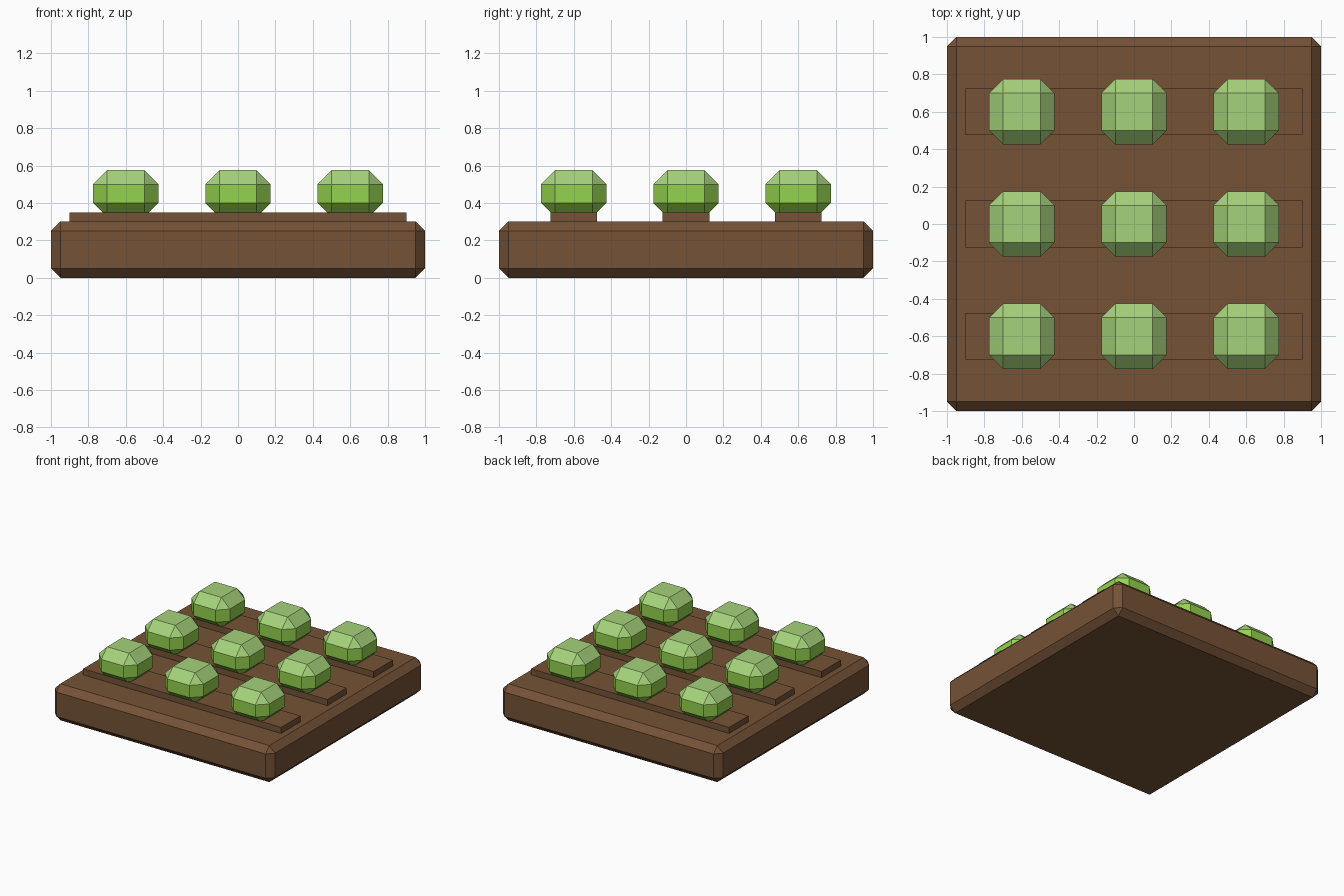
import bpy

cube = bpy.data.objects.get("Cube")
if cube:
    bpy.data.objects.remove(cube, do_unlink=True)


def make_material(name, rgb):
    color = [((c / 255 + 0.055) / 1.055) ** 2.4 for c in rgb] + [1.0]
    mat = bpy.data.materials.new(name)
    mat.use_nodes = True
    mat.diffuse_color = color
    mat.node_tree.nodes["Principled BSDF"].inputs["Base Color"].default_value = color
    return mat


soil = make_material("soil_brown", (117, 82, 54))
leaf = make_material("leaf_green", (148, 210, 78))
leaf_top = make_material("pale_leaf_green", (165, 210, 123))


def make_box(name, size, center, materials, chamfer=0):
    """Box with optional single-segment chamfered edges."""
    bpy.ops.mesh.primitive_cube_add(size=1, location=center)
    obj = bpy.context.object
    obj.name = name
    obj.scale = size
    bpy.ops.object.transform_apply(location=False, rotation=False, scale=True)
    if chamfer:
        mod = obj.modifiers.new("chamfer", 'BEVEL')
        mod.width = chamfer
        mod.segments = 1
        mod.limit_method = 'NONE'
        bpy.ops.object.modifier_apply(modifier=mod.name)
    for mat in materials:
        obj.data.materials.append(mat)
    return obj


# Chamfered slab of earth
make_box("soil_bed", (2, 2, 0.3), (0, 0, 0.15), [soil], 0.05)

# Raised rows, each with three cabbages
spots = (-0.6, 0, 0.6)
for row, y in enumerate(spots, 1):
    make_box(f"soil_row_{row}", (1.8, 0.25, 0.1), (0, y, 0.3), [soil])
    for col, x in enumerate(spots, 1):
        head = make_box(f"cabbage_{row}_{col}", (0.35, 0.35, 0.25), (x, y, 0.45),
                        [leaf, leaf_top], 0.075)
        # Upward faces are paler
        for face in head.data.polygons:
            face.material_index = int(face.normal.z > 0.1)
